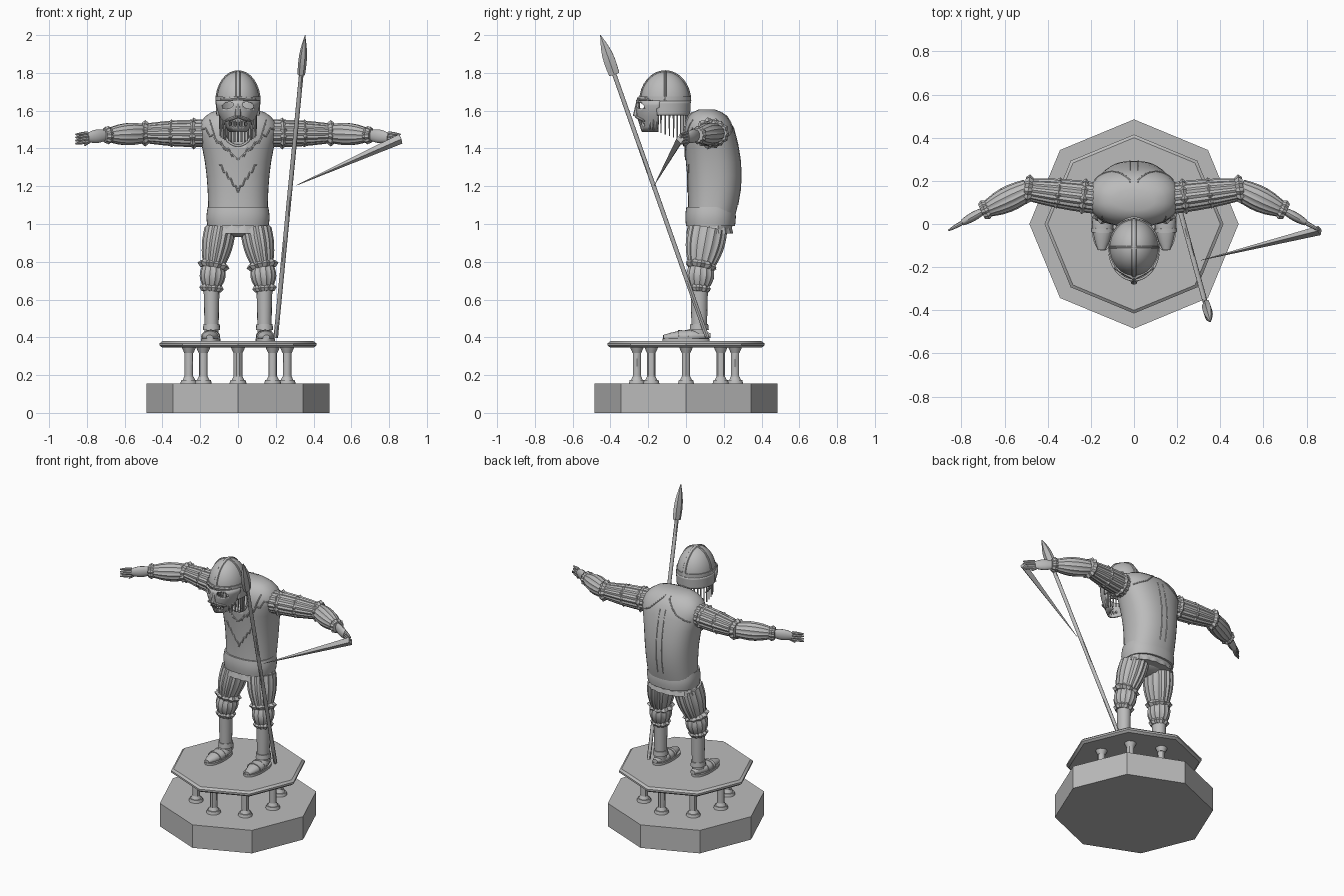
import bpy, bmesh
from math import sin, cos, pi, copysign
from mathutils import Vector, Matrix
from mathutils.bvhtree import BVHTree

cube = bpy.data.objects.get("Cube")
if cube:
    bpy.data.objects.remove(cube, do_unlink=True)

shade = (.5, .5, .5, 1)
grey = bpy.data.materials.new("stone_grey")
grey.use_nodes = True
grey.diffuse_color = shade
grey.node_tree.nodes["Principled BSDF"].inputs["Base Color"].default_value = shade

SIDEWAYS, DEPTH, UPRIGHT = (Vector(axis) for axis in Matrix.Identity(3))
quarter_turn = pi / 2


def add_object(name, bm, mirror=False):
    bmesh.ops.recalc_face_normals(bm, faces=bm.faces)
    mesh = bpy.data.meshes.new(name)
    bm.to_mesh(mesh)
    bm.free()
    mesh.materials.append(grey)
    mesh.shade_smooth()
    mesh.set_sharp_from_angle(angle=pi / 5)
    obj = bpy.data.objects.new(name, mesh)
    bpy.context.scene.collection.objects.link(obj)
    if mirror:
        obj.modifiers.new("Mirror", "MIRROR").use_mirror_merge = False
    return obj


def puff(start, end, radius, end_radius, bulge=0, squash=1, steps=6):
    """Rings along a straight line, swelling in the middle."""
    start, end = Vector(start), Vector(end)
    rings = []
    for k in range(steps + 1):
        t = k / steps
        r = radius + (end_radius - radius) * t + bulge * sin(pi * t)
        rings.append((start.lerp(end, t), r, r * squash))
    return rings


def frill(start, end, place, radius, half_length=.018):
    """Short flared ruffle at a fraction of the way along a limb."""
    centre = start.lerp(end, place)
    offset = (end - start).normalized() * half_length
    return puff(centre - offset, centre + offset, radius * .8, radius * .8, radius * .2, steps=2)


def loft(name, *ring_sets, sides=16, up=DEPTH, pleats=0, depth=.04, level=False,
         power=1, arc=None, mirror=False):
    """Skin each set of elliptical rings (centre, radius, second radius)."""
    bm = bmesh.new()
    sides = pleats * 4 if pleats else sides
    for rings in ring_sets:
        loops = []
        for i, (centre, ru, rv) in enumerate(rings):
            ahead, behind = rings[min(i + 1, len(rings) - 1)], rings[max(i - 1, 0)]
            t = UPRIGHT if level else (ahead[0] - behind[0]).normalized()
            u = up.cross(t).normalized()
            v = t.cross(u)
            loop = []
            for k in range(sides):
                a = arc[0] + (arc[1] - arc[0]) * k / (sides - 1) if arc else 2 * pi * k / sides
                wave = 1 + depth * cos(pleats * a) if pleats else 1
                c, s = (copysign(abs(w) ** power, w) for w in (cos(a), sin(a)))
                loop.append(bm.verts.new(centre + (u * c * ru + v * s * rv) * wave))
            loops.append(loop)
        for low, high in zip(loops, loops[1:]):
            for k in range(sides - 1 if arc else sides):
                j = (k + 1) % sides
                bm.faces.new((low[k], low[j], high[j], high[k]))
        if not arc:
            bm.faces.new(loops[0])
            bm.faces.new(loops[-1])
    return add_object(name, bm, mirror)


def add_ellipsoid(bm, centre, radii, tilt=0):
    matrix = Matrix.Translation(centre) @ Matrix.Rotation(tilt, 4, "Y") @ Matrix.Diagonal((*radii, 1))
    bmesh.ops.create_uvsphere(bm, u_segments=20, v_segments=12, radius=1, matrix=matrix)


def cut(obj, bm):
    """Subtract the cutter shape and bake the result."""
    cutter = add_object("cutter", bm)
    cutter.hide_render = True
    boolean = obj.modifiers.new("Cut", "BOOLEAN")
    boolean.object, boolean.solver = cutter, "EXACT"
    graph = bpy.context.evaluated_depsgraph_get()
    baked_mesh = bpy.data.meshes.new_from_object(obj.evaluated_get(graph))
    obj.modifiers.clear()
    obj.data = baked_mesh
    bpy.data.objects.remove(cutter, do_unlink=True)


def thicken(obj):
    solidify = obj.modifiers.new("Shell", "SOLIDIFY")
    solidify.thickness, solidify.offset = .01, 0


# Octagonal plinth, raised platform with chamfered rim, and ring of columns
loft("plinth", puff((0, 0, 0), (0, 0, .155), .485, .485, steps=1), sides=8)
loft("platform", puff((0, 0, .345), (0, 0, .38), .4, .4, .017, steps=3), sides=8)
columns = []
for k in range(8):
    foot = Vector((.26 * cos(k * pi / 4), .26 * sin(k * pi / 4), .155))
    top = foot + UPRIGHT * .19
    columns += [puff(foot, top, .023, .023),
                puff(foot, foot.lerp(top, .1), .045, .04, steps=1),
                puff(foot.lerp(top, .1), foot.lerp(top, .2), .033, .024, steps=1),
                puff(foot.lerp(top, .85), top, .024, .037, steps=2)]
loft("columns", *columns, sides=10)

# Hunched torso: a swelling trunk rounded over at the shoulders
body_rings = []
for k in range(8):
    t = k / 7
    body_rings.append((Vector((0, .125 + .025 * sin(pi * t), .97 + t / 2)),
                       .157 + .05 * t ** 3, .115 + .03 * sin(pi * t * .7)))
for k in range(1, 6):
    a = quarter_turn * k / 6
    body_rings.append((Vector((0, .125 - .015 * sin(a), 1.47 + .14 * sin(a))),
                       .215 * cos(a) ** .6, .135 * cos(a) ** .8))
torso = loft("torso", body_rings, sides=40, level=True, power=.85)
surface = BVHTree.FromPolygons([v.co for v in torso.data.vertices],
                               [p.vertices for p in torso.data.polygons])


def seam(name, points, facing=-1, radius=.004):
    """Raised trim laid on the front (-1) or back (1) of the torso, on both halves."""
    curve = bpy.data.curves.new(name, "CURVE")
    curve.dimensions, curve.bevel_depth, curve.bevel_resolution = "3D", radius, 1
    curve.materials.append(grey)
    for half in (-1, 1):
        path = []
        for (x, z), (next_x, next_z) in zip(points, points[1:]):
            for k in range(7):
                t = k / 6
                start = Vector((half * (x + (next_x - x) * t), facing, z + (next_z - z) * t))
                hit = surface.ray_cast(start, DEPTH * -facing)[0]
                if hit:
                    path.append(hit)
        spline = curve.splines.new("POLY")
        spline.points.add(len(path) - 1)
        for point, position in zip(spline.points, path):
            point.co = (*position, 1)
    bpy.context.scene.collection.objects.link(bpy.data.objects.new(name, curve))


half_circle = [k * pi / 12 - quarter_turn for k in range(13)]
seam("collar_rim", [(.076 * cos(a), 1.5 + .085 * sin(a)) for a in half_circle], radius=.007)
seam("yoke_trim", [(.15, 1.55), (.12, 1.45), (0, 1.34)])
seam("yoke_teeth", [(.19 - .02 * k, 1.5 - .018 * k + .025 * (k % 2)) for k in range(9)])
seam("chest_emblem", [(.1 - .0125 * k, 1.31 - .018 * k + .02 * (k % 2)) for k in range(9)])
seam("spine_seams", [(.02, 1.59), (.02, 1.1)], facing=1)
seam("shoulder_seams", [(.02, 1.58), (.1, 1.5), (.18, 1.46)], facing=1)
collar = bmesh.new()
add_ellipsoid(collar, (0, 0, 1.5), (.07, .08, .08))
cut(torso, collar)

# Belt, ruffled hem and hips
loft("belt", puff((0, .13, .99), (0, .13, 1.09), .162, .16, .006, squash=.8),
     sides=40, level=True, power=.85)
loft("tunic_hem", puff((0, .125, .95), (0, .125, 1), .172, .155, squash=.72),
     level=True, power=.9, pleats=18, depth=.025)
hips = bmesh.new()
add_ellipsoid(hips, (0, .12, .98), (.14, .1, .05))
add_object("hips", hips)

# Pleated breeches, frills, shins and sandals
hip, knee = Vector((.095, .115, .97)), Vector((.13, .08, .78))
calf, ankle = Vector((.14, .07, .66)), Vector((.14, .07, .4))
loft("thighs", puff(hip, knee, .08, .055, .01, squash=1.25), mirror=True, pleats=16)
loft("calf_puffs", puff(knee, calf, .055, .042, .017, squash=1.1), mirror=True, pleats=14)
loft("leg_frills", frill(hip, knee, 1, .08), frill(knee, calf, 1, .06),
     mirror=True, pleats=10, depth=.08)
loft("shins", puff(calf, ankle, .042, .036, squash=1.1), mirror=True)
loft("ankle_cuffs", puff(ankle.lerp(calf, .15), ankle.lerp(calf, .27), .046, .043, squash=1.1), mirror=True)
heel, toe = Vector((.14, .13, .41)), Vector((.15, -.12, .4))
loft("shoes", puff(heel, toe, .018, .018, .03, squash=.7), mirror=True, up=UPRIGHT)
loft("shoe_straps", *[puff(heel.lerp(toe, t), heel.lerp(toe, t + .08), .05, .05, squash=.7)
                      for t in (.4, .6)], mirror=True, up=UPRIGHT)
loft("soles", puff((.145, 0, .38), (.145, 0, .395), .052, .052, squash=2.4),
     mirror=True, sides=24, power=.9)

# Pleated sleeves and their frills
shoulder, elbow = Vector((.18, .12, 1.48)), Vector((.49, .16, 1.48))
wrist, fingertip = Vector((.7, .06, 1.47)), Vector((.86, -.03, 1.45))
loft("upper_sleeves", puff(shoulder, elbow, .07, .05, .006), mirror=True, up=UPRIGHT, pleats=16)
loft("lower_sleeves", puff(elbow, wrist, .048, .03, .018), mirror=True, up=UPRIGHT, pleats=14)
loft("sleeve_frills", frill(shoulder, elbow, .17, .08), frill(shoulder, elbow, .55, .07),
     frill(shoulder, elbow, 1, .066), frill(elbow, wrist, .95, .046),
     mirror=True, up=UPRIGHT, pleats=11, depth=.07)

# Hands with spread fingers and a lowered thumb
knuckles = wrist.lerp(fingertip, .6)
fingers = [puff(knuckles + UPRIGHT * .015 * k, fingertip + UPRIGHT * .016 * k, .01, .004, .002)
           for k in (-1.5, -.5, .5, 1.5)]
thumb = puff(wrist.lerp(fingertip, .3), wrist.lerp(fingertip, .7) - UPRIGHT * .04, .012, .005)
loft("palms", puff(wrist, knuckles, .016, .014, .006, squash=1.7), mirror=True, up=UPRIGHT)
loft("fingers", *fingers, thumb, mirror=True, up=UPRIGHT, sides=8)

# Helmet dome, bands, crest and neck guard
brow_centre = Vector((0, -.11, 1.65))
loft("helmet_dome", [(brow_centre + UPRIGHT * .157 * sin(t), .113 * cos(t), .131 * cos(t))
                     for t in (k * pi / 20.1 for k in range(11))], sides=32, level=True)
loft("helmet_band", puff(brow_centre, brow_centre + UPRIGHT * .025, .117, .117, squash=1.15),
     sides=32, level=True)
arch = [k * pi / 16 for k in range(17)]
loft("helmet_crest", [(brow_centre + DEPTH * -.131 * cos(t) + UPRIGHT * .157 * sin(t), .007, .012)
                      for t in arch], sides=8, up=SIDEWAYS)
loft("helmet_cross_rib", [(brow_centre + SIDEWAYS * .113 * cos(t) + UPRIGHT * .157 * sin(t), .007, .007)
                          for t in arch], sides=8)
thicken(loft("helmet_neck_guard", puff(brow_centre - UPRIGHT * .075, brow_centre, .11, .114, squash=1.15),
             sides=28, level=True, arc=(-pi / 9, pi + pi / 9)))

# Face mask narrowing to the jaw, with eye openings and mouth slits
mask_rings = []
for k in range(7):
    t = k / 6
    widening = sin(quarter_turn * t)
    mask_rings.append((Vector((0, -.13 + .015 * t, 1.49 + .165 * t)),
                       .045 + .07 * widening, .1 + .045 * widening))
mask = loft("face_mask", mask_rings, sides=32, level=True, arc=(-pi * .95, -pi * .05))
thicken(mask)
openings = bmesh.new()
for side in (-1, 1):
    add_ellipsoid(openings, (side * .052, -.23, 1.628), (.032, .08, .017), side / 4)
for k in range(-3, 4):
    add_ellipsoid(openings, (k * .014, -.25, 1.53), (.005, .06, .015))
cut(mask, openings)
nose_top, nose_tip = Vector((0, -.25, 1.665)), Vector((0, -.265, 1.57))
loft("nose_guard", puff(nose_top, nose_tip, .009, .017), sides=8)
loft("brows_and_moustache", puff(nose_top, (.09, -.2, 1.66), .01, .007, .003),
     puff(nose_tip, (.07, -.22, 1.545), .008, .003, .004), mirror=True, up=UPRIGHT, sides=8)

# Curtain of strips hanging from the neck guard, longer towards the back
strips = []
for k in range(25):
    a = -pi / 4 + 1.5 * pi * k / 24
    top = brow_centre + Vector((.095 * cos(a), .115 * sin(a), -.065))
    strips.append(puff(top, top - UPRIGHT * (.15 + top.y * .35), .005, .004, steps=1))
loft("neck_curtain", *strips, sides=6)

# Leaning spear
spear_foot, spear_tip = Vector((.2, .112, .4)), Vector((.355, -.453, 2))
spear_neck = spear_foot.lerp(spear_tip, .87)
loft("spear_shaft", puff(spear_foot, spear_neck, .012, .012), sides=10)
loft("spear_head", puff(spear_neck, spear_tip, .02, .001, .01, squash=1.6), sides=6)

# Long tapering dagger held in the left hand
loft("dagger", puff(fingertip, (.31, -.168, 1.205), .022, .001, squash=1.2), sides=4, up=UPRIGHT)
